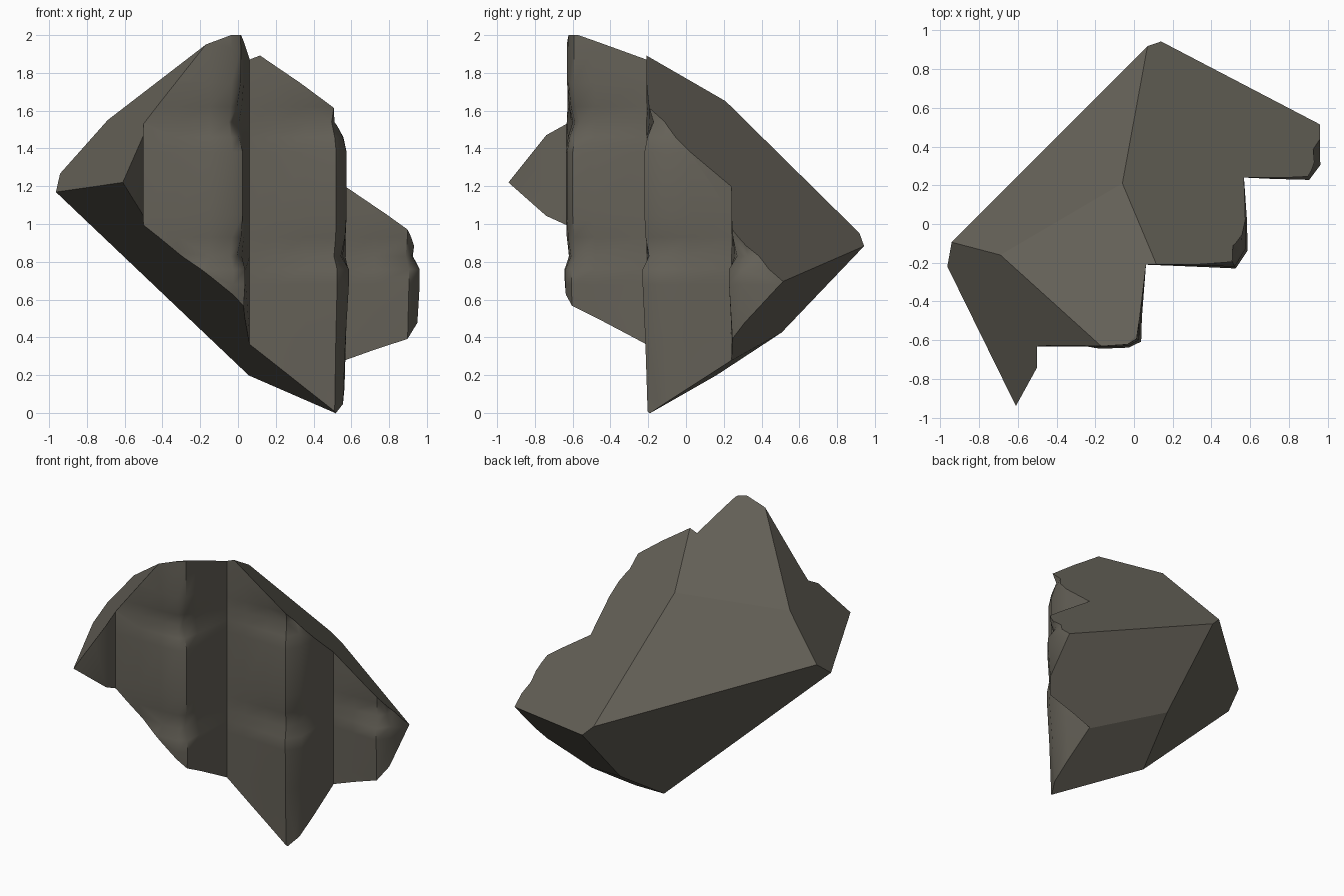
import bpy, bmesh, math
from mathutils import Vector

if "Cube" in bpy.data.objects:
    bpy.data.objects.remove(bpy.data.objects["Cube"])

# Stepped plan of the cliff front: x, y, and inward direction of erosion
plan = [
    (-0.83, -1.34, 0, 0), (-0.50, -0.74, 0, 0), (-0.50, -0.632, 0, 0),
    (-0.32, -0.632, 0, .4), (-0.15, -0.636, 0, .6), (-0.03, -0.63, -.3, .7), (0.025, -0.60, -1, .6),
    (0.035, -0.48, -.5, 0), (0.062, -0.21, 0, 0),
    (0.20, -0.212, 0, .3), (0.36, -0.215, 0, .6), (0.52, -0.22, -.4, .8), (0.575, -0.13, -1, .6),
    (0.575, 0.02, -.7, 0), (0.568, 0.24, 0, 0),
    (0.72, 0.24, 0, .6), (0.90, 0.24, -.4, 1), (0.95, 0.31, -1, .5), (0.955, 0.54, -.5, 0),
    (0.955, 1.5, 0, 0), (-1.6, 1.5, 0, 0), (-1.6, -1.34, 0, 0),
]
# Erosion depth at each height (two weathered ledges)
strata = [(-.5, .03), (.03, .02), (.4, .005), (.68, -.012), (.76, -.012), (.83, .03),
          (.93, .008), (1.05, 0), (1.38, 0), (1.46, .02), (1.54, .06), (1.62, .03),
          (1.75, .01), (1.93, .01), (2.4, .02)]

# Corners of the broken block
A = (-.61, -.94, 1.22); B1 = (-.965, -.22, 1.17); B2 = (-.95, -.10, 1.26)
C = (-.69, -.16, 1.55); D = (-.17, -.63, 1.95); F = (.12, -.21, 1.89)
G = (-.06, .21, 1.65); H = (.07, .92, .95); I = (.14, .94, .88)
K = (.95, .54, .72); L = (.19, .51, .43); J = (.06, .17, .205)
M = (.49, -.17, .01); N = (.57, .24, .28)
# Flat fracture planes, three points each: four above, four below, and the flat tip
cuts = [(A, C, D), (C, D, G), (C, G, H), (F, G, H),
        (B1, I, J), (A, B1, M), (I, K, N), (J, L, M),
        ((0, 0, 2), (1, 0, 2), (0, 1, 2))]

bm = bmesh.new()

# Eroded stepped walls, closed into a tall prism
rows = [[bm.verts.new((x + dx * d, y + dy * d, z)) for x, y, dx, dy in plan] for z, d in strata]
n = len(plan)
for lo, hi in zip(rows, rows[1:]):
    for i in range(n):
        j = (i + 1) % n
        f = bm.faces.new((lo[i], lo[j], hi[j], hi[i]))
        f.smooth = True
bm.faces.new(rows[0][::-1])
bm.faces.new(rows[-1])

# Slice by every fracture plane and fill each cut
centre = Vector((0, 0, 1))
for a, b, c in cuts:
    a, b, c = Vector(a), Vector(b), Vector(c)
    no = (b - a).cross(c - a).normalized()
    if no.dot(centre - a) > 0:
        no = -no
    bmesh.ops.bisect_plane(bm, geom=bm.verts[:] + bm.edges[:] + bm.faces[:], dist=1e-5,
                           plane_co=a, plane_no=no, clear_outer=True)
    rim = [e for e in bm.edges if e.is_boundary]
    if rim:
        made = bmesh.ops.holes_fill(bm, edges=rim, sides=0)
        for f in made["faces"]:
            f.smooth = False

bmesh.ops.recalc_face_normals(bm, faces=bm.faces[:])
# Crisp edges at fractures and wall corners, soft weathering elsewhere
for e in bm.edges:
    if len(e.link_faces) == 2:
        p, q = e.link_faces
        e.smooth = p.smooth and q.smooth and e.calc_face_angle(0) < math.radians(50)

mesh = bpy.data.meshes.new("cliff_rock")
bm.to_mesh(mesh)
bm.free()
rock = bpy.data.objects.new("cliff_rock", mesh)
bpy.context.collection.objects.link(rock)

stone = bpy.data.materials.new("grey_brown_stone")
stone.diffuse_color = (0.13, 0.12, 0.097, 1)
stone.use_nodes = True
stone.node_tree.nodes["Principled BSDF"].inputs["Base Color"].default_value = stone.diffuse_color
mesh.materials.append(stone)
